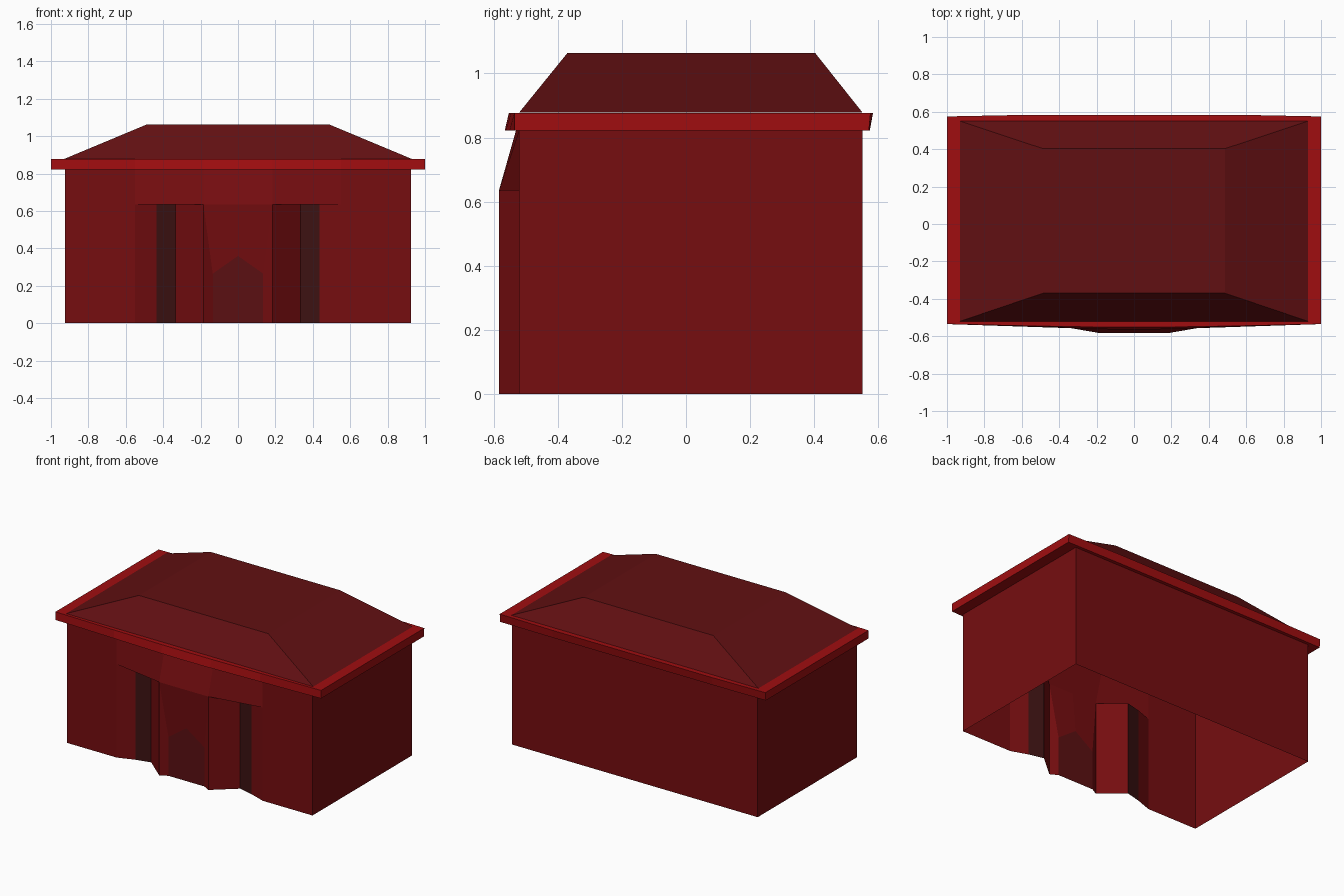
import bpy, bmesh

if "Cube" in bpy.data.objects:
    bpy.data.objects.remove(bpy.data.objects["Cube"])


def material(name, rgb):
    m = bpy.data.materials.new(name)
    m.diffuse_color = (*rgb, 1)
    m.use_nodes = True
    m.node_tree.nodes["Principled BSDF"].inputs["Base Color"].default_value = m.diffuse_color
    return m


WALL = material("wall red", (0.180, 0.004, 0.005))
ROOF = material("roof dark red", (0.120, 0.005, 0.006))
TRIM = material("eave bright red", (0.350, 0.004, 0.005))
GLASS = material("window brown", (0.046, 0.006, 0.006))
DOOR = material("door dark red", (0.105, 0.005, 0.006))


def half_object(name, faces, mat):
    """Faces of the right half (x >= 0), mirrored to the left."""
    bm = bmesh.new()
    for f in faces:
        bm.faces.new([bm.verts.new(p) for p in f])
    bmesh.ops.remove_doubles(bm, verts=bm.verts, dist=1e-4)
    me = bpy.data.meshes.new(name)
    bm.to_mesh(me)
    bm.free()
    me.materials.append(mat)
    ob = bpy.data.objects.new(name, me)
    bpy.context.collection.objects.link(ob)
    mod = ob.modifiers.new("mirror", "MIRROR")
    mod.use_axis[0] = True
    return ob


def upright(a, b, z0, z1):
    """Vertical wall panel between two plan points."""
    return [(*a, z0), (*b, z0), (*b, z1), (*a, z1)]


def loft(low, high, z0, z1, bottom=False):
    """Half solid between two plan outlines that start and end on x = 0."""
    lo = [(*p, z0) for p in low]
    hi = [(*p, z1) for p in high]
    faces = [[lo[i], lo[i + 1], hi[i + 1], hi[i]] for i in range(len(lo) - 1)]
    faces.append(hi)
    if bottom:
        faces.append(lo[::-1])
    return faces


LINTEL, TOP = 0.635, 0.822
W, F, B = 0.925, -0.52, 0.55

# plan points of the entrance bay, from the door jamb outward
jamb, pillar = (0.135, -0.555), (0.185, -0.583)
win_in, win_out, bay = (0.335, -0.455), (0.437, -0.48), (0.55, F)

# plain walls, open underneath
half_object("outer_walls", [
    upright(bay, (W, F), 0, TOP),
    upright((W, F), (W, B), 0, TOP),
    upright((W, B), (0, B), 0, TOP),
], WALL)

# splayed entrance bay with sloping canopy and soffit
half_object("entrance_bay", [
    upright(win_out, bay, 0, LINTEL),
    upright(pillar, win_in, 0, LINTEL),
    [(*jamb, 0), (*pillar, 0), (*pillar, LINTEL), (*jamb, 0.265)],
    [(0, jamb[1], 0.36), (*jamb, 0.265), (*pillar, LINTEL), (0, pillar[1], LINTEL)],
    [(*p, LINTEL) for p in (pillar, win_in, win_out, bay)],
    [(*pillar, LINTEL), (*bay, LINTEL), (*bay, TOP), (pillar[0], -0.53, TOP)],
    [(0, pillar[1], LINTEL), (*pillar, LINTEL), (pillar[0], -0.53, TOP), (0, -0.53, TOP)],
], WALL)

# tall dark windows
half_object("windows", [upright(win_in, win_out, 0, LINTEL)], GLASS)

# pointed door
half_object("door", [[(0, jamb[1], 0), (*jamb, 0), (*jamb, 0.265), (0, jamb[1], 0.36)]], DOOR)

# slightly bowed eave slab
eave_low = [(0, -0.565), (0.185, -0.562), (0.55, -0.55), (1, -0.535),
            (1, 0.57), (0.6, 0.573), (0, 0.573)]
eave_high = [(0, -0.552), (0.185, -0.551), (0.55, -0.545), (1, -0.535),
             (1, 0.575), (0.6, 0.583), (0, 0.583)]
half_object("eave", loft(eave_low, eave_high, TOP, 0.877, True), TRIM)

# flat-topped hip roof
half_object("hip_roof", loft(
    [(0, F), (0.93, F), (0.93, B), (0, B)],
    [(0, -0.37), (0.487, -0.37), (0.487, 0.403), (0, 0.403)],
    0.878, 1.063), ROOF)
